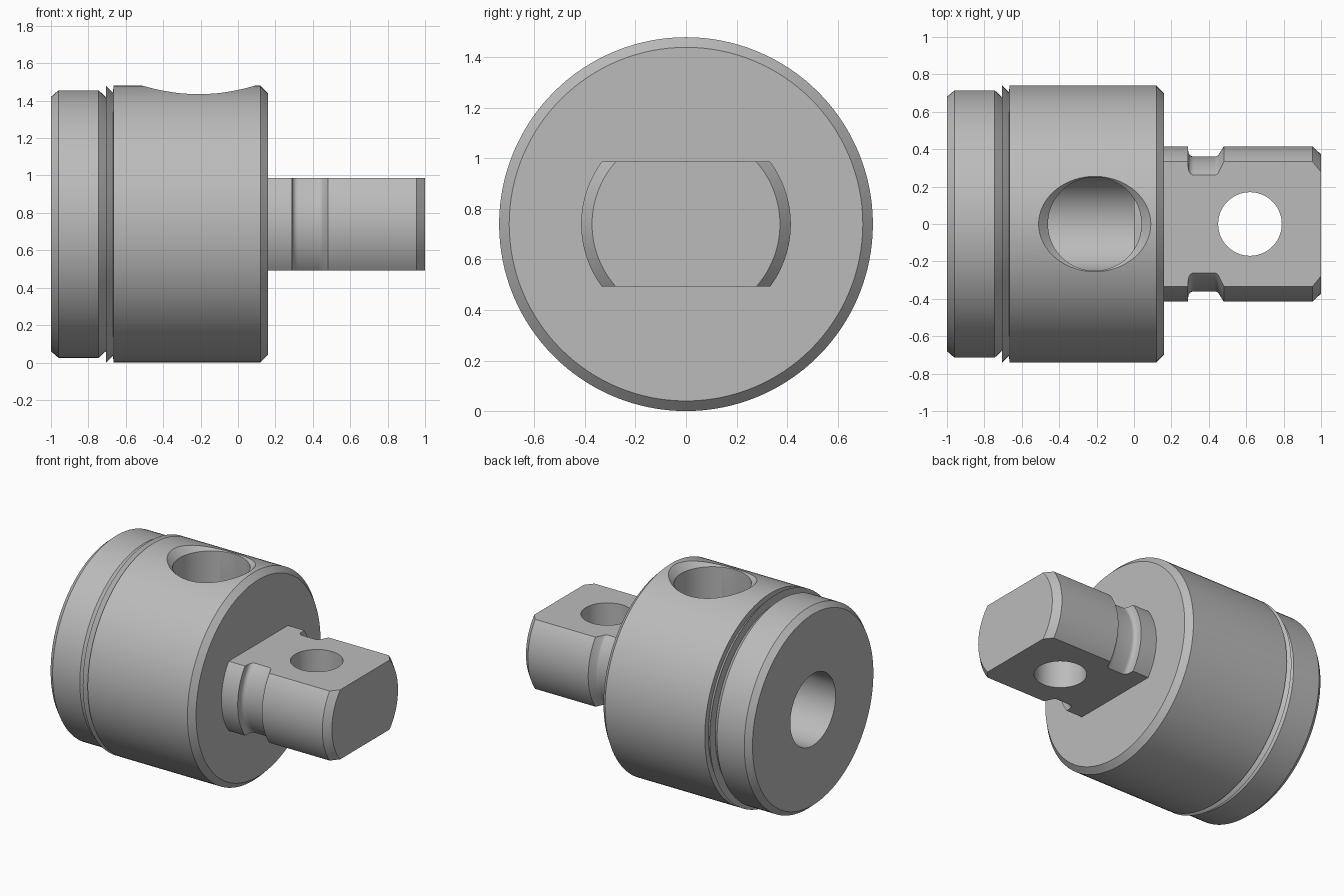
import bpy, bmesh
from math import sin, cos, pi, radians
from mathutils import Vector, Matrix

cube = bpy.data.objects.get("Cube")
if cube:
    bpy.data.objects.remove(cube)

CENTRE = 0.74     # height of the main axis
SEGMENTS = 128

steel = bpy.data.materials.new("satin_steel")
steel.use_nodes = True
STEEL = (0.50, 0.50, 0.50, 1)
steel.diffuse_color = STEEL
steel.node_tree.nodes["Principled BSDF"].inputs["Base Color"].default_value = STEEL


def new_object(name, bm):
    bmesh.ops.recalc_face_normals(bm, faces=bm.faces)
    mesh = bpy.data.meshes.new(name)
    bm.to_mesh(mesh)
    bm.free()
    mesh.materials.append(steel)
    obj = bpy.data.objects.new(name, mesh)
    bpy.context.collection.objects.link(obj)
    return obj


def lathe(name, profile, axis="X", offset=(0, 0, CENTRE)):
    """Closed turned solid from (position along axis, radius) pairs."""
    bm = bmesh.new()
    rings = []
    for pos, r in profile:
        ring = []
        for i in range(SEGMENTS):
            a = 2 * pi * i / SEGMENTS
            u, v = r * cos(a), r * sin(a)
            co = (pos, u, v) if axis == "X" else (u, v, pos)
            ring.append(bm.verts.new(Vector(co) + Vector(offset)))
        rings.append(ring)
    for a, b in zip(rings, rings[1:]):
        for i in range(SEGMENTS):
            j = (i + 1) % SEGMENTS
            bm.faces.new((a[i], a[j], b[j], b[i]))
    bm.faces.new(rings[0])
    bm.faces.new(rings[-1])
    return new_object(name, bm)


def box(name, size, centre):
    bm = bmesh.new()
    bmesh.ops.create_cube(bm, size=1, matrix=Matrix.Translation(centre) @ Matrix.Diagonal((*size, 1)))
    return new_object(name, bm)


def cut(target, cutter):
    cutter.hide_render = True
    mod = target.modifiers.new("cut", "BOOLEAN")
    mod.operation = "DIFFERENCE"
    mod.solver = "EXACT"
    mod.object = cutter
    bpy.context.view_layer.objects.active = target
    bpy.ops.object.modifier_apply(modifier=mod.name)
    bpy.data.objects.remove(cutter)


def smooth(obj):
    bpy.ops.object.select_all(action="DESELECT")
    obj.select_set(True)
    bpy.context.view_layer.objects.active = obj
    bpy.ops.object.shade_smooth_by_angle(angle=radians(30))


# Drum body with stepped rear shoulder and saw-tooth groove
body = lathe("drum_body", [
    (-1.0, 0.68), (-0.96, 0.715), (-0.745, 0.715), (-0.707, 0.68),
    (-0.705, 0.74), (-0.668, 0.703), (-0.666, 0.74),
    (0.12, 0.74), (0.16, 0.70)])

# Blind bore from the rear
cut(body, lathe("bore_cutter", [(-1.2, 0.255), (0.0, 0.255)]))

# Countersunk cross hole from the top, meeting the bore
cut(body, lathe("cross_hole_cutter", [(0, 0.25), (0.69, 0.25), (0.84, 0.40)],
                axis="Z", offset=(-0.21, 0, CENTRE)))

# Tang with filleted neck groove and chamfered end
fillet = [(0.32 - 0.03 * cos(a), 0.39 - 0.03 * sin(a))
          for a in (pi / 2 * k / 6 for k in range(7))]
runout = [(0.43 + 0.03 * sin(a), 0.39 - 0.03 * cos(a))
          for a in (pi / 4 * k / 4 for k in range(5))]
tang = lathe("tang", [(0.15, 0.415), (0.288, 0.415)] + fillet + runout
             + [(0.48, 0.415), (0.955, 0.415), (1.0, 0.372)])

# Two flats, then the pin hole
for side in (-1, 1):
    cut(tang, box("flat_cutter", (2, 2, 0.5), (0.6, 0, CENTRE + side * (0.2475 + 0.25))))
cut(tang, lathe("pin_hole_cutter", [(-0.5, 0.17), (0.5, 0.17)],
                axis="Z", offset=(0.62, 0, CENTRE)))

for part in (body, tang):
    smooth(part)
